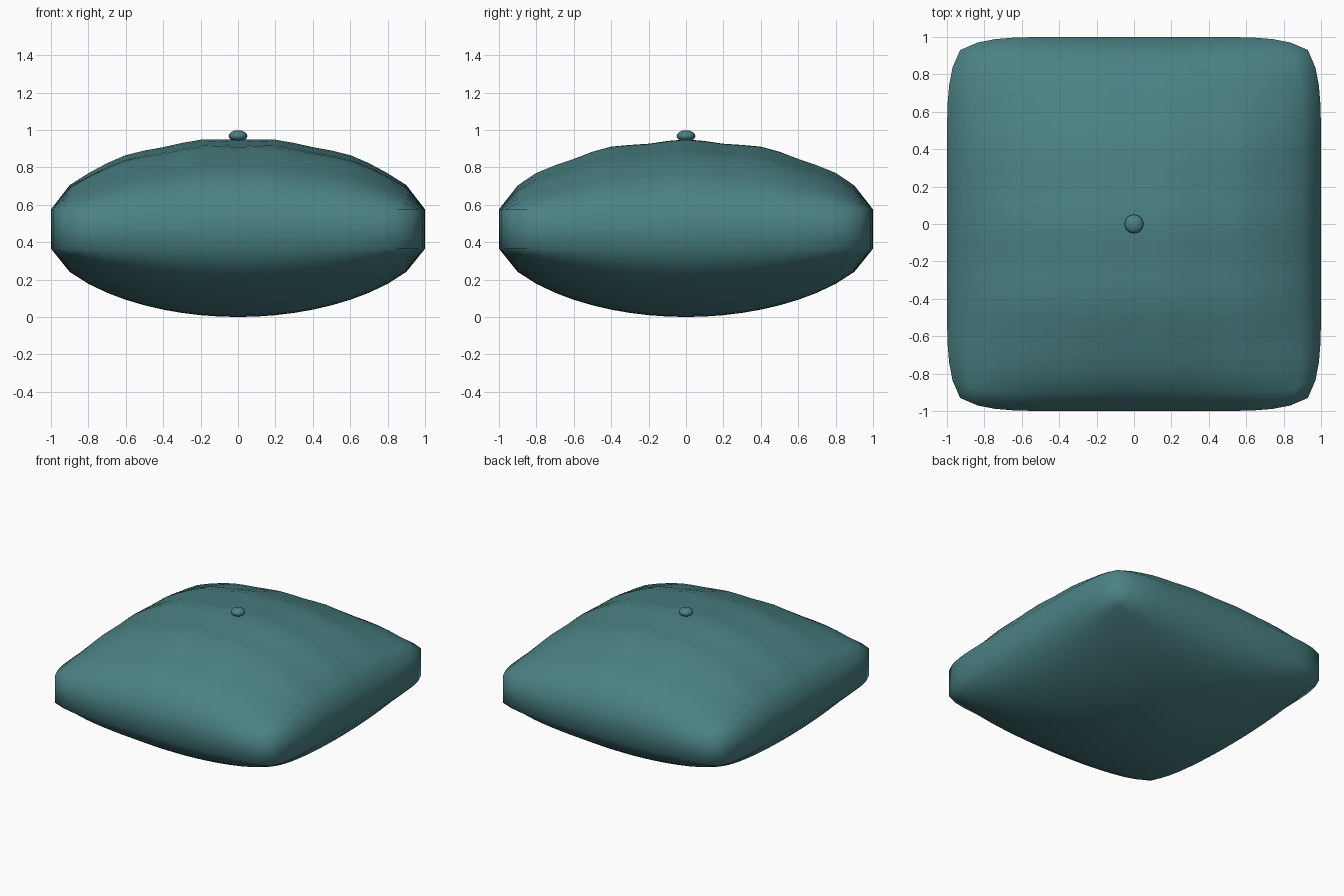
import bpy
import bmesh
import math

cube = bpy.data.objects.get("Cube")
if cube:
    bpy.data.objects.remove(cube, do_unlink=True)

teal = bpy.data.materials.new("teal fabric")
teal.use_nodes = True
colour = (0.07, 0.22, 0.23, 1)
teal.diffuse_color = colour
teal.node_tree.nodes["Principled BSDF"].inputs["Base Color"].default_value = colour

DIVISIONS = 20
MIDDLE = 0.47      # height of the cushion's mid plane
RIM = 0.105        # half thickness along the edge
PUFF = 0.365       # extra half thickness in the middle


def swell(t):
    return max(0.0, 1 - t * t) ** 0.65


def cushion_point(u, v, side):
    """Map a square coordinate to the puffed top (side 1) or bottom (side -1)."""
    x = u * (1 - 0.07 * abs(v) ** 8)
    y = v * (1 - 0.07 * abs(u) ** 8)
    puff = swell(u) * swell(v)
    height = RIM + PUFF * puff
    if side > 0:
        # shallow folds in the upper cloth
        folds = 0.007 * math.cos(15 * v) + 0.005 * (1 - math.cos(15.7 * u))
        height += folds * min(1, 1.5 * puff)
    return x, y, MIDDLE + side * height


def finish(bm, name):
    bmesh.ops.recalc_face_normals(bm, faces=bm.faces)
    mesh = bpy.data.meshes.new(name)
    bm.to_mesh(mesh)
    bm.free()
    mesh.materials.append(teal)
    mesh.shade_smooth()
    obj = bpy.data.objects.new(name, mesh)
    bpy.context.collection.objects.link(obj)
    return obj


# Cushion: two puffed sheets joined by a narrow side band
bm = bmesh.new()
steps = range(DIVISIONS + 1)
sheets = {}
for side in (1, -1):
    grid = [[bm.verts.new(cushion_point(2 * i / DIVISIONS - 1, 2 * j / DIVISIONS - 1, side))
             for j in steps] for i in steps]
    for i in range(DIVISIONS):
        for j in range(DIVISIONS):
            bm.faces.new((grid[i][j], grid[i + 1][j], grid[i + 1][j + 1], grid[i][j + 1]))
    sheets[side] = grid

n = DIVISIONS
loop = ([(i, 0) for i in range(n)] + [(n, j) for j in range(n)]
        + [(n - i, n) for i in range(n)] + [(0, n - j) for j in range(n)])
for (a, b), (c, d) in zip(loop, loop[1:] + loop[:1]):
    bm.faces.new((sheets[1][a][b], sheets[1][c][d], sheets[-1][c][d], sheets[-1][a][b]))
finish(bm, "cushion")

# Button: flattened ball on the centre of the top
bm = bmesh.new()
bmesh.ops.create_uvsphere(bm, u_segments=24, v_segments=12, radius=0.05)
bmesh.ops.scale(bm, vec=(1, 1, 0.6), verts=bm.verts)
button = finish(bm, "button")
button.location = (0, 0, 0.968)
